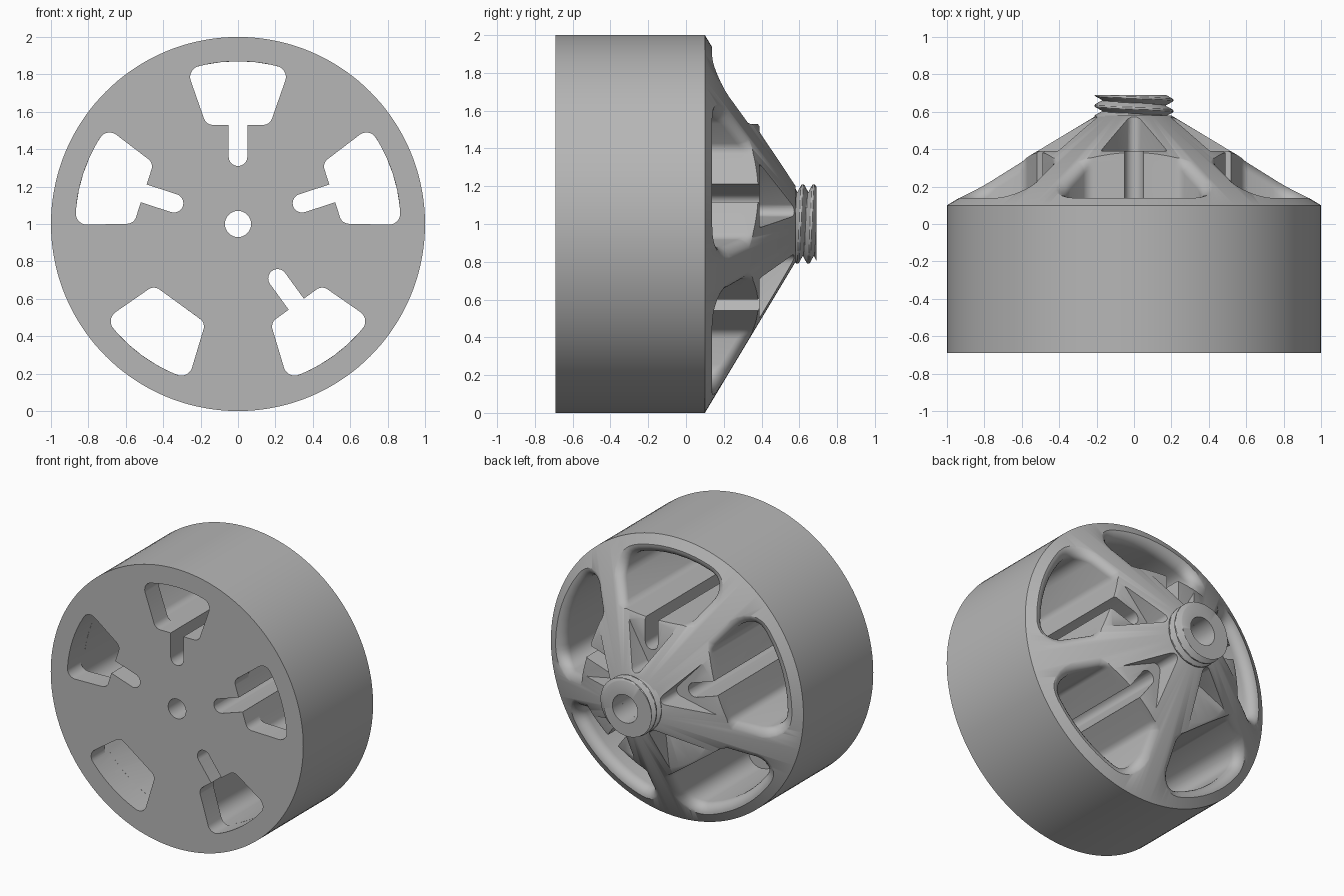
import bpy, bmesh, math
from mathutils import Vector

cube = bpy.data.objects.get("Cube")
if cube:
    bpy.data.objects.remove(cube, do_unlink=True)

grey = bpy.data.materials.new("plain grey")
grey.use_nodes = True
colour = (0.47, 0.47, 0.47, 1)
grey.diffuse_color = colour
grey.node_tree.nodes["Principled BSDF"].inputs["Base Color"].default_value = colour

COPIES = 5
FILLET = 0.07


def cone_y(r):
    return 0.10 + 0.6 * (1 - r)


def finish(bm, name):
    bmesh.ops.recalc_face_normals(bm, faces=bm.faces)
    mesh = bpy.data.meshes.new(name)
    bm.to_mesh(mesh)
    bm.free()
    mesh.materials.append(grey)
    ob = bpy.data.objects.new(name, mesh)
    bpy.context.collection.objects.link(ob)
    return ob


def skin(bm, rings, caps=True):
    """Join equal rings of points with quads, and cap or close the ends."""
    loops = [[bm.verts.new(p) for p in ring] for ring in rings]
    pairs = list(zip(loops, loops[1:]))
    if not caps:
        pairs.append((loops[-1], loops[0]))
    for a, b in pairs:
        for i in range(len(a)):
            j = (i + 1) % len(a)
            bm.faces.new((a[i], a[j], b[j], b[i]))
    if caps:
        bm.faces.new(loops[0])
        bm.faces.new(loops[-1])


def circle(r, y, n=144):
    return [(r * math.cos(2 * math.pi * i / n), y,
             1 + r * math.sin(2 * math.pi * i / n)) for i in range(n)]


def rounded(corners, steps=7):
    """Outline from (across, outward, corner radius) triples."""
    out = []
    for i, (u, v, rad) in enumerate(corners):
        p = Vector((u, v))
        if rad == 0:
            out.append(p)
            continue
        a = (Vector(corners[i - 1][:2]) - p).normalized()
        b = (Vector(corners[(i + 1) % len(corners)][:2]) - p).normalized()
        half = a.angle(b) / 2
        centre = p + (a + b).normalized() * rad / math.sin(half)
        start = p + a * rad / math.tan(half) - centre
        end = p + b * rad / math.tan(half) - centre
        sweep = math.pi - 2 * half
        for k in range(steps + 1):
            t = k / steps
            out.append(centre + (start * math.sin((1 - t) * sweep)
                                 + end * math.sin(t * sweep)) / math.sin(sweep))
    return out


def arc_window(inner, inner_rad, outer, outer_rad, spread):
    """Four-sided window with a curved outer edge, counter-clockwise."""
    arc = [(0.87 * math.sin(a), 0.87 * math.cos(a), 0)
           for a in (math.radians(spread * k / 3) for k in range(3, -4, -1))]
    return rounded([(-inner[0], inner[1], inner_rad), (*inner, inner_rad),
                    (*outer, outer_rad), *arc, (-outer[0], outer[1], outer_rad)])


def placed(u, v, y, k):
    a = 2 * math.pi * k / COPIES
    return (u * math.cos(a) - v * math.sin(a), y,
            1 + u * math.sin(a) + v * math.cos(a))


def prism_cutter(name, outline, y0, y1):
    bm = bmesh.new()
    for k in range(COPIES):
        skin(bm, [[placed(p.x, p.y, y, k) for p in outline] for y in (y0, y1)])
    return finish(bm, name)


def cavity_cutter(outline, y0):
    """Deep pocket that flares into a rounded lip where it meets the cone."""
    n = len(outline)
    normals, lips = [], []
    for i, p in enumerate(outline):
        d = (outline[(i + 1) % n] - outline[i - 1]).normalized()
        normal = Vector((d.y, -d.x))
        # the inner edge stays sharp
        weight = 1 if normal.y > -0.6 else max(0, (1 + normal.y) / 0.4)
        normals.append(normal * weight * FILLET)
        lips.append(cone_y((p + normals[-1]).length) + 0.003)
    levels = [math.radians(15 * s) for s in range(7)]
    bm = bmesh.new()
    for k in range(COPIES):
        rings = [[placed(p.x, p.y, y0, k) for p in outline]]
        for t in levels:
            ring = []
            for p, nrm, lip in zip(outline, normals, lips):
                q = p + nrm * (1 - math.cos(t))
                ring.append(placed(q.x, q.y, lip - FILLET * (1 - math.sin(t)), k))
            rings.append(ring)
        rings.append([placed(p.x + m.x, p.y + m.y, 0.8, k)
                      for p, m in zip(outline, normals)])
        skin(bm, rings)
    return finish(bm, "cavity_cutter")


def cut(target, cutter):
    cutter.hide_render = True
    mod = target.modifiers.new("cut", 'BOOLEAN')
    mod.operation = 'DIFFERENCE'
    mod.solver = 'EXACT'
    mod.object = cutter
    bpy.context.view_layer.objects.active = target
    bpy.ops.object.modifier_apply(modifier=mod.name)
    bpy.data.objects.remove(cutter, do_unlink=True)


def smooth(ob, degrees):
    bpy.ops.object.select_all(action='DESELECT')
    ob.select_set(True)
    bpy.context.view_layer.objects.active = ob
    bpy.ops.object.shade_smooth_by_angle(angle=math.radians(degrees))


# Drum with a conical back
bm = bmesh.new()
skin(bm, [circle(1, -0.69), circle(1, 0.10), circle(0.2, 0.58)])
body = finish(bm, "wheel_body")

# Pockets between the ribs, then the openings in the front plate
cut(body, cavity_cutter(arc_window((0.25, 0.53), 0.06, (0.41, 0.77), 0.1, 18), -0.54))
cut(body, prism_cutter("window_cutter", arc_window(
    (0.17, 0.53), 0.05, (0.275, 0.83), 0.06, 10), -0.8, -0.5))

# Triangular recesses around the hub
cut(body, prism_cutter("recess_cutter", rounded(
    [(0, 0.17, 0.04), (0.21, 0.54, 0.05), (-0.21, 0.54, 0.05)]), 0.39, 0.9))

# Narrow slots through the core
cut(body, prism_cutter("slot_cutter", rounded(
    [(-0.05, 0.31, 0.0499), (0.05, 0.31, 0.0499), (0.05, 0.6, 0), (-0.05, 0.6, 0)]),
    -0.8, 0.45))

# Stepped centre bore
bm = bmesh.new()
skin(bm, [circle(0.07, -0.8, 48), circle(0.07, 0.2, 48),
          circle(0.1, 0.2, 48), circle(0.1, 0.8, 48)])
cut(body, finish(bm, "bore_cutter"))
smooth(body, 32)

# Threaded neck, with a helical ridge
SIDES, ROWS, PITCH = 72, 32, 0.058
bottom, top = 0.575, 0.69
rings = []
for row in range(ROWS + 1):
    y = bottom + (top - bottom) * row / ROWS
    ring = []
    for i in range(SIDES):
        a = 2 * math.pi * i / SIDES
        phase = ((y - bottom) / PITCH - i / SIDES) % 1
        ridge = min(1, max(0, 1.25 - 2.5 * abs(phase - 0.5)))
        r = 0.168 + 0.042 * ridge
        ring.append((r * math.cos(a), y, 1 + r * math.sin(a)))
    rings.append(ring)
rings += [circle(0.1, top, SIDES), circle(0.1, bottom, SIDES)]
bm = bmesh.new()
skin(bm, rings, caps=False)
smooth(finish(bm, "threaded_neck"), 35)
